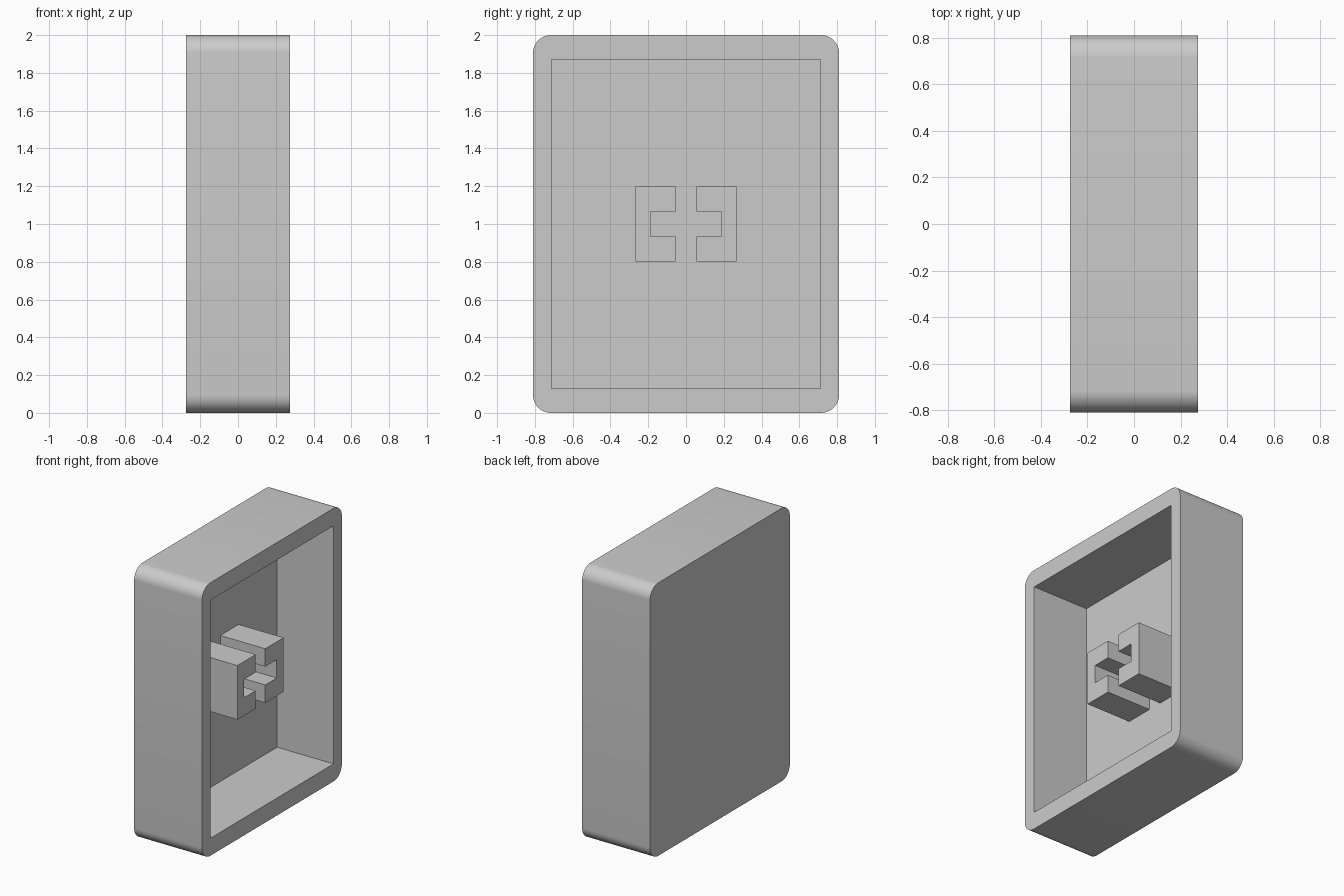
import bpy
import bmesh
import math
from mathutils import Vector

if "Cube" in bpy.data.objects:
    bpy.data.objects.remove(bpy.data.objects["Cube"], do_unlink=True)

grey = bpy.data.materials.new("plain_grey")
grey.use_nodes = True
grey.diffuse_color = (0.6, 0.6, 0.6, 1)
grey.node_tree.nodes["Principled BSDF"].inputs["Base Color"].default_value = (0.6, 0.6, 0.6, 1)

HALF_X, HALF_Y, MID_Z = 0.275, 0.81, 1.0
CAVITY_Y, CAVITY_Z = 0.713, 0.872
FLOOR_X, STEM_X = -0.182, 0.182


def finish(bm, name):
    bmesh.ops.recalc_face_normals(bm, faces=bm.faces)
    mesh = bpy.data.meshes.new(name)
    bm.to_mesh(mesh)
    bm.free()
    mesh.materials.append(grey)
    obj = bpy.data.objects.new(name, mesh)
    bpy.context.collection.objects.link(obj)
    return obj


# Open shell: box with its +x face inset and pushed in, outer corners rounded
bm = bmesh.new()
bmesh.ops.create_cube(bm, size=2)
for v in bm.verts:
    v.co = Vector((v.co.x * HALF_X, v.co.y * HALF_Y, v.co.z + MID_Z))
corners = [e for e in bm.edges if abs(e.verts[0].co.x - e.verts[1].co.x) > 0.1]
opening = max(bm.faces, key=lambda f: f.calc_center_median().x)
bmesh.ops.inset_region(bm, faces=[opening], thickness=0.1)
for v in opening.verts:
    v.co.y = math.copysign(CAVITY_Y, v.co.y)
    v.co.z = MID_Z + math.copysign(CAVITY_Z, v.co.z - MID_Z)
pushed = bmesh.ops.extrude_discrete_faces(bm, faces=[opening])["faces"][0]
for v in pushed.verts:
    v.co.x = FLOOR_X
bmesh.ops.bevel(bm, geom=corners, offset=0.095, segments=10,
                profile=0.5, affect='EDGES')
shell = finish(bm, "shell")
bpy.context.view_layer.objects.active = shell
shell.select_set(True)
bpy.ops.object.shade_smooth_by_angle(angle=math.radians(30))
shell.select_set(False)

# Two facing C-shaped prongs that leave a cross-shaped socket between them
half_profile = [(0.055, 0.198), (0.267, 0.198), (0.267, -0.198), (0.055, -0.198),
                (0.055, -0.067), (0.188, -0.067), (0.188, 0.067), (0.055, 0.067)]
for side, name in ((-1, "right_facing_prong"), (1, "left_facing_prong")):
    bm = bmesh.new()
    base = bm.faces.new([bm.verts.new((FLOOR_X, side * y, MID_Z + z))
                         for y, z in half_profile])
    top = bmesh.ops.extrude_face_region(bm, geom=[base])["geom"]
    bmesh.ops.translate(bm, vec=(STEM_X - FLOOR_X, 0, 0),
                        verts=[g for g in top if isinstance(g, bmesh.types.BMVert)])
    finish(bm, name)
